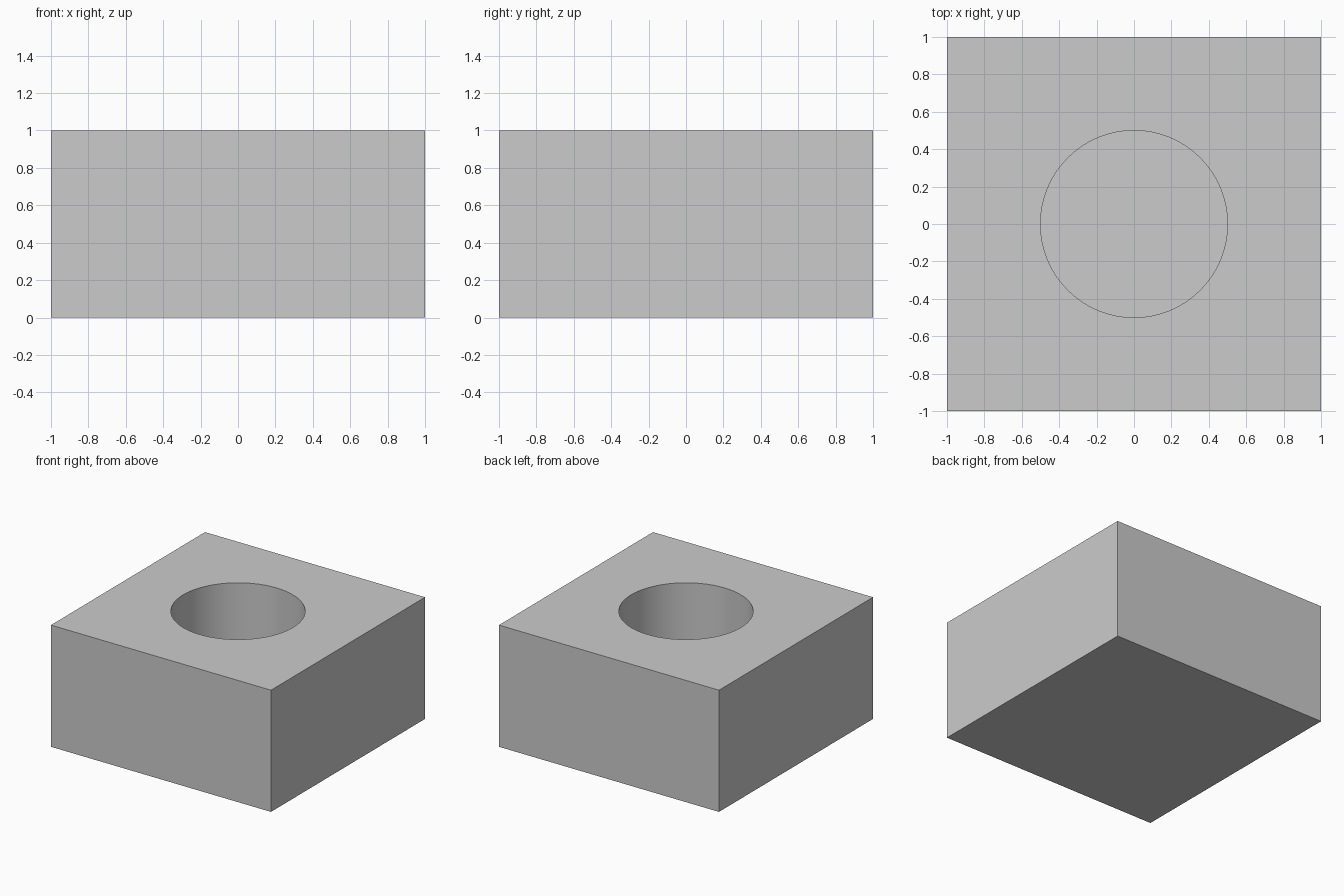
import bpy

if "Cube" in bpy.data.objects:
    bpy.data.objects.remove(bpy.data.objects["Cube"])

# Square block
bpy.ops.mesh.primitive_cube_add(size=2, location=(0, 0, 0.5))
block = bpy.context.object
block.name = "block_with_round_recess"
block.scale.z = 0.5
bpy.ops.object.transform_apply(location=False, rotation=False, scale=True)

# Cutter for the blind round recess, floor as thick as the side walls
bpy.ops.mesh.primitive_cylinder_add(vertices=64, radius=0.5, depth=1, location=(0, 0, 1))
cutter = bpy.context.object
cutter.name = "recess_cutter"

# Cut the recess and bake the result
cut = block.modifiers.new("recess", 'BOOLEAN')
cut.operation = 'DIFFERENCE'
cut.solver = 'EXACT'
cut.object = cutter
bpy.ops.object.select_all(action='DESELECT')
block.select_set(True)
bpy.context.view_layer.objects.active = block
bpy.ops.object.modifier_apply(modifier=cut.name)
bpy.data.objects.remove(cutter, do_unlink=True)

# Smooth recess wall, crisp block edges
bpy.ops.object.shade_smooth_by_angle()
